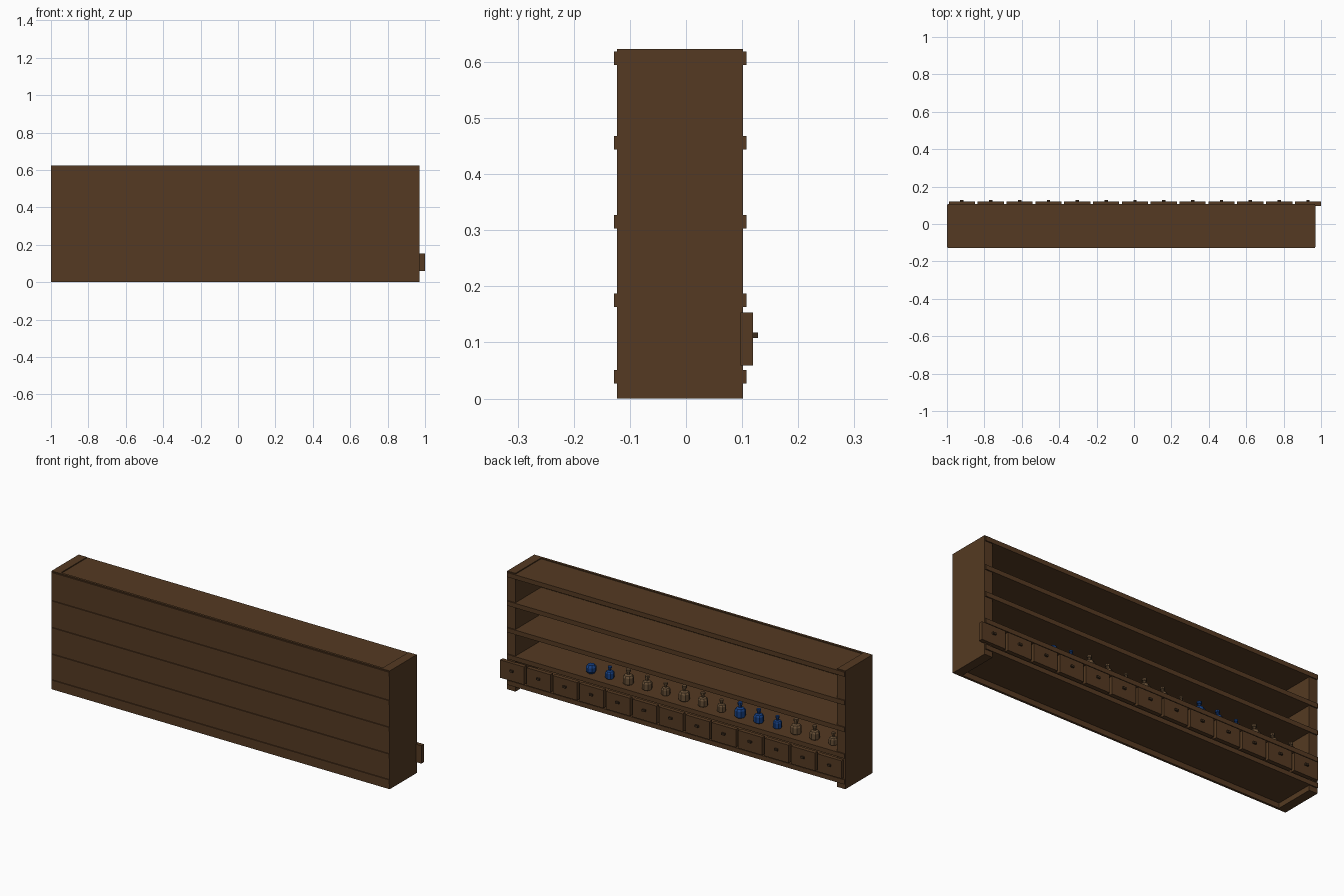
import bpy, bmesh, math
from mathutils import Matrix, Vector

cube = bpy.data.objects.get("Cube")
if cube:
    bpy.data.objects.remove(cube, do_unlink=True)


def material(name, rgb):
    m = bpy.data.materials.new(name)
    m.use_nodes = True
    m.diffuse_color = (*rgb, 1)
    m.node_tree.nodes["Principled BSDF"].inputs["Base Color"].default_value = (*rgb, 1)
    return m


wood = material("brown_wood", (0.09, 0.042, 0.016))
dark = material("dark_knob", (0.045, 0.025, 0.012))
blue = material("blue_glass", (0.008, 0.05, 0.22))
tan = material("tan_glass", (0.13, 0.075, 0.035))


def finish(name, bm, mat):
    bmesh.ops.recalc_face_normals(bm, faces=bm.faces)
    mesh = bpy.data.meshes.new(name)
    bm.to_mesh(mesh)
    bm.free()
    mesh.materials.append(mat)
    ob = bpy.data.objects.new(name, mesh)
    bpy.context.collection.objects.link(ob)
    return ob


def box(name, lo, hi, mat):
    lo, hi = Vector(lo), Vector(hi)
    bm = bmesh.new()
    place = Matrix.Translation((lo + hi) / 2) @ Matrix.Diagonal((*(hi - lo), 1))
    bmesh.ops.create_cube(bm, size=1, matrix=place)
    return finish(name, bm, mat)


def lathe(name, profile, size, location, mat, sides=8):
    bm = bmesh.new()
    verts = [bm.verts.new((r * size, 0, z * size)) for r, z in profile]
    edges = [bm.edges.new(pair) for pair in zip(verts, verts[1:])]
    bmesh.ops.spin(bm, geom=verts + edges, axis=(0, 0, 1), cent=(0, 0, 0),
                   steps=sides, angle=math.tau)
    bmesh.ops.remove_doubles(bm, verts=bm.verts, dist=0.0001)
    ob = finish(name, bm, mat)
    ob.location = location
    return ob


# Case: two end panels and a closed long panel
LEFT, RIGHT, FRONT, BACK, TOP = -1.0, 0.97, -0.123, 0.102, 0.623
SIDE = 0.048
box("end_panel_right", (LEFT, FRONT, 0), (LEFT + SIDE, BACK, TOP), wood)
box("end_panel_left", (RIGHT - SIDE, FRONT, 0), (RIGHT, BACK, TOP), wood)
box("long_panel", (LEFT + SIDE, FRONT, 0), (RIGHT - SIDE, FRONT + 0.012, TOP), wood)

# Shelves poke slightly out of both long sides
for i, z in enumerate((0.027, 0.163, 0.303, 0.444, 0.594)):
    box(f"shelf_{i + 1}", (LEFT + 0.002, -0.128, z), (RIGHT - 0.002, 0.108, z + 0.024), wood)

# Row of drawer fronts with knobs
for i in range(13):
    x = -0.92 + i * 0.1542
    box(f"drawer_{i + 1}", (x - 0.07, 0.097, 0.059), (x + 0.07, 0.119, 0.153), wood)
    box(f"drawer_knob_{i + 1}", (x - 0.009, 0.119, 0.108), (x + 0.009, 0.128, 0.118), dark)

# Bottles on the second shelf, in falling sizes
bottle = [(0, 0), (0.3, 0), (0.36, 0.08), (0.36, 0.48), (0.28, 0.6), (0.11, 0.66),
          (0.11, 0.84), (0.16, 0.85), (0.16, 1), (0, 1)]
pot = [(0, 0), (0.25, 0), (0.37, 0.15), (0.37, 0.45), (0.25, 0.62), (0, 0.62)]
sizes = (0.076, 0.07, 0.062)
for i in range(14):
    mat = blue if i < 2 or 8 <= i <= 10 else tan
    lathe(f"bottle_{i + 1}", bottle if i else pot, sizes[(i + 1) % 3],
          (0.52 - i * 0.1085, 0.046, 0.187), mat)
